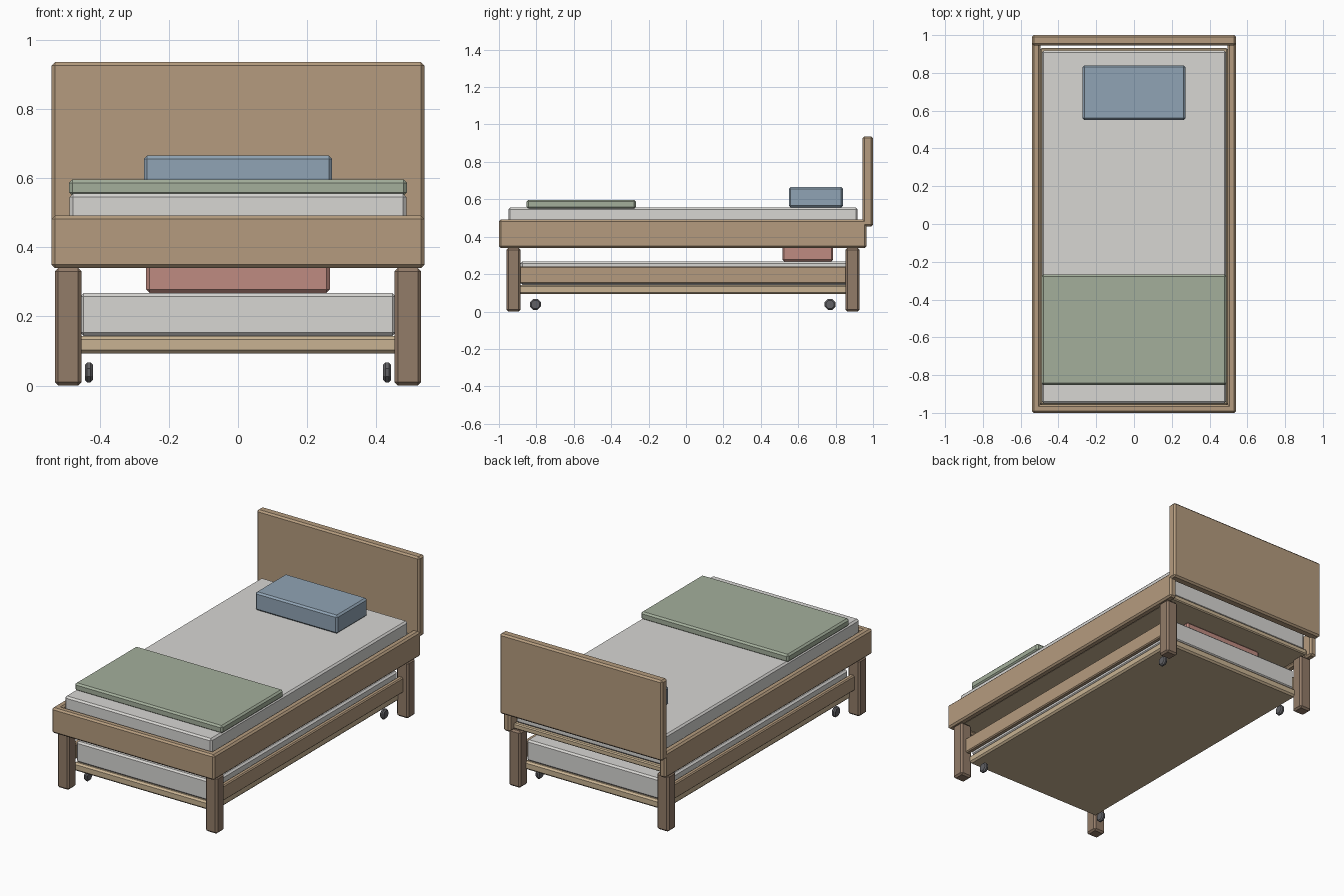
import bpy, bmesh, math
from mathutils import Matrix

if "Cube" in bpy.data.objects:
    bpy.data.objects.remove(bpy.data.objects["Cube"])


def material(name, rgb):
    m = bpy.data.materials.new(name)
    m.diffuse_color = (*rgb, 1)
    m.use_nodes = True
    m.node_tree.nodes["Principled BSDF"].inputs["Base Color"].default_value = m.diffuse_color
    return m


oak = material("oak", (0.46, 0.33, 0.21))
dark_oak = material("dark_oak", (0.29, 0.20, 0.14))
pale_oak = material("pale_oak", (0.58, 0.45, 0.29))
linen = material("linen", (0.68, 0.67, 0.65))
blue = material("blue", (0.28, 0.37, 0.46))
green = material("green", (0.37, 0.43, 0.33))
red = material("red", (0.52, 0.26, 0.22))
rubber = material("rubber", (0.12, 0.12, 0.13))


def finish(name, bm, mat, bevel):
    me = bpy.data.meshes.new(name)
    bm.to_mesh(me)
    bm.free()
    me.materials.append(mat)
    ob = bpy.data.objects.new(name, me)
    bpy.context.collection.objects.link(ob)
    mod = ob.modifiers.new("chamfer", "BEVEL")
    mod.width = bevel
    mod.segments = 1
    mod.limit_method = 'ANGLE'
    mod.angle_limit = math.radians(50)
    return ob


def box(name, xs, ys, zs, mat, bevel=0.01):
    """Chamfered box given as (min, max) along each axis."""
    bm = bmesh.new()
    bmesh.ops.create_cube(bm, size=1)
    for v in bm.verts:
        for i, (lo, hi) in enumerate((xs, ys, zs)):
            v.co[i] = lo if v.co[i] < 0 else hi
    return finish(name, bm, mat, bevel)


def wheel(name, x, y):
    bm = bmesh.new()
    rot = Matrix.Translation((x, y, 0.038)) @ Matrix.Rotation(math.pi / 2, 4, 'Y') @ Matrix.Rotation(math.pi / 8, 4, 'Z')
    bmesh.ops.create_cone(bm, cap_ends=True, segments=8, radius1=0.031,
                          radius2=0.031, depth=0.024, matrix=rot)
    ob = finish(name, bm, rubber, 0.007)
    ob.modifiers[0].angle_limit = math.radians(60)
    return ob


# Bed frame: headboard, foot rail and slat deck
box("headboard", (-0.54, 0.54), (0.945, 1.0), (0.455, 0.937), oak)
box("foot_rail", (-0.54, 0.54), (-1.0, -0.955), (0.34, 0.492), oak)
box("bed_deck", (-0.495, 0.495), (-0.955, 0.932), (0.352, 0.385), pale_oak, 0.006)

# Mirrored side parts: rails, stretchers, legs, casters
for side, s in (("left", -1), ("right", 1)):
    def mx(a, b):
        return tuple(sorted((s * a, s * b)))
    box(f"side_rail_{side}", mx(0.495, 0.54), (-0.998, 0.965), (0.34, 0.492), oak)
    box(f"lower_stretcher_{side}", mx(0.468, 0.498), (-0.895, 0.865), (0.15, 0.242), oak, 0.006)
    for end, y0, y1, wy in (("front", -0.96, -0.885, -0.805), ("back", 0.853, 0.927, 0.77)):
        box(f"{end}_leg_{side}", mx(0.453, 0.531), (y0, y1), (0, 0.34), dark_oak)
        wheel(f"{end}_caster_{side}", s * 0.432, wy)

# Upper bedding
box("mattress", (-0.488, 0.488), (-0.95, 0.918), (0.385, 0.556), linen)
box("pillow", (-0.273, 0.273), (0.55, 0.84), (0.556, 0.666), blue)
box("folded_blanket", (-0.49, 0.49), (-0.852, -0.267), (0.55, 0.597), green)

# Pull-out lower bed
box("trundle_base", (-0.467, 0.467), (-0.895, 0.872), (0.093, 0.143), pale_oak)
box("trundle_mattress", (-0.457, 0.457), (-0.885, 0.862), (0.143, 0.268), linen)
box("trundle_pillow", (-0.266, 0.266), (0.515, 0.787), (0.268, 0.352), red)
